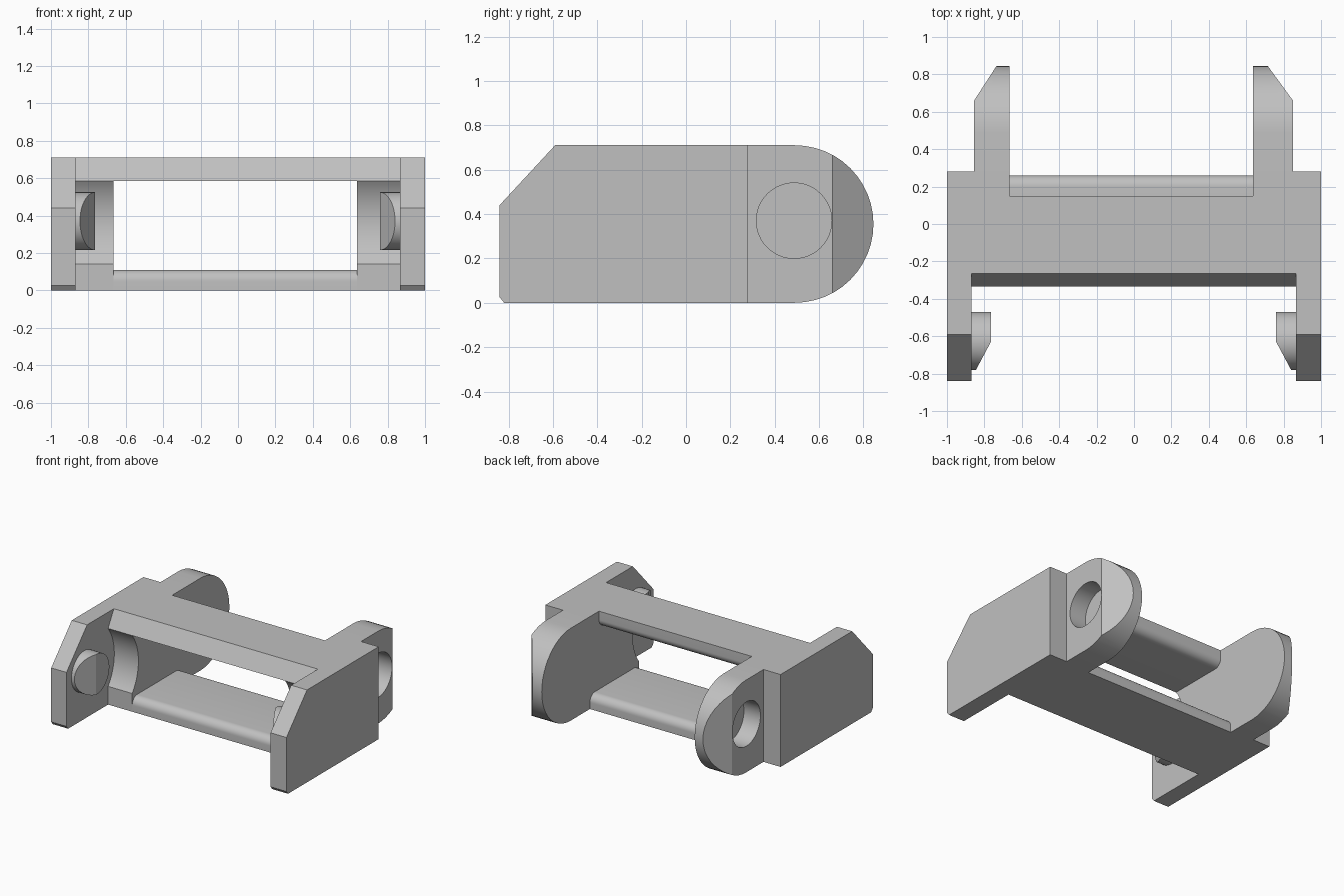
import bpy, bmesh
from math import cos, sin, radians
from mathutils import Vector

cube = bpy.data.objects.get("Cube")
if cube:
    bpy.data.objects.remove(cube)

grey = bpy.data.materials.new("light_grey")
grey.use_nodes = True
COLOUR = (0.53, 0.53, 0.53, 1)
grey.diffuse_color = COLOUR
grey.node_tree.nodes["Principled BSDF"].inputs["Base Color"].default_value = COLOUR

HEIGHT = 0.71
BACK = 0.28            # rear end of the side plates
FRONT = -0.335         # front face of the cross bars


def arc(y, z, r, start, end, steps=24):
    """Points of an arc in the y-z plane, angles in degrees."""
    angles = [radians(start + (end - start) * i / steps) for i in range(steps + 1)]
    return [(y + r * cos(a), z + r * sin(a)) for a in angles]


def prism(name, profile, x0, x1, cut=None):
    """Extrude a y-z profile along x; cut = (point, outward normal) trims it."""
    bm = bmesh.new()
    face = bm.faces.new([bm.verts.new((x0, y, z)) for y, z in profile])
    new = bmesh.ops.extrude_face_region(bm, geom=[face])["geom"]
    moved = [v for v in new if isinstance(v, bmesh.types.BMVert)]
    bmesh.ops.translate(bm, verts=moved, vec=(x1 - x0, 0, 0))
    if cut:
        geom = bm.verts[:] + bm.edges[:] + bm.faces[:]
        bmesh.ops.bisect_plane(bm, geom=geom, plane_co=cut[0], plane_no=cut[1],
                               clear_outer=True)
        rim = [e for e in bm.edges if e.is_boundary]
        bmesh.ops.holes_fill(bm, edges=rim, sides=0)
    bmesh.ops.recalc_face_normals(bm, faces=bm.faces[:])
    mesh = bpy.data.meshes.new(name)
    bm.to_mesh(mesh)
    bm.free()
    mesh.materials.append(grey)
    obj = bpy.data.objects.new(name, mesh)
    bpy.context.collection.objects.link(obj)
    return obj


def drill(obj, cutter):
    """Subtract the cutter, keep the result and delete the cutter."""
    mod = obj.modifiers.new("hole", 'BOOLEAN')
    mod.operation, mod.solver, mod.object = 'DIFFERENCE', 'EXACT', cutter
    graph = bpy.context.evaluated_depsgraph_get()
    mesh = bpy.data.meshes.new_from_object(obj.evaluated_get(graph))
    obj.modifiers.clear()
    obj.data = mesh
    bpy.data.objects.remove(cutter)


# Side profiles
plate = [(-0.84, 0.025), (-0.82, 0), (BACK, 0), (BACK, HEIGHT),
         (-0.59, HEIGHT), (-0.84, 0.44)]
core = ([(FRONT, 0), (BACK, 0), (BACK, HEIGHT), (-0.265, HEIGHT)]
        + arc(-0.625, 0.3625, 0.3655, 37.5, -37.5))
tongue = [(BACK, 0)] + arc(0.49, 0.355, 0.355, -90, 90) + [(BACK, HEIGHT)]
pin = arc(-0.625, 0.37, 0.155, 0, 352.5, 47)
hole = arc(0.487, 0.37, 0.17, 0, 352.5, 47)

# Both sides: sign, lug inner x, lug outer x, plate inner x, lug tip x
for label, s, inner, outer, wall, tip in (("left", 1, 0.635, 0.85, 0.865, 0.715),
                                          ("right", -1, 0.665, 0.855, 0.87, 0.735)):
    prism(label + "_side_plate", plate, s * wall, s)
    prism(label + "_inner_block", core, s * inner, s * wall)

    # Rounded rear lug with slanted outer tip and a blind pin socket
    slant = Vector((s * 0.185, outer - tip, 0)).normalized()
    lug = prism(label + "_rear_lug", tongue, s * inner, s * outer,
                ((s * outer, 0.66, 0), slant))
    drill(lug, prism("socket_cutter", hole, s * (outer - 0.14), s * (outer + 0.1)))

    # Front pin with a sloped lead-in
    slope = Vector((-s * 0.15, -0.08, 0)).normalized()
    prism(label + "_pin", pin, s * wall, s * (wall - 0.105),
          ((s * (wall - 0.105), -0.63, 0), slope))

# Cross bars between the blocks
top = ([(-0.265, HEIGHT), (FRONT, 0.585)]
       + arc(0.09, 0.645, 0.06, -90, 0, 10) + [(0.15, HEIGHT)])
bottom = ([(FRONT, 0)] + arc(FRONT + 0.06, 0.05, 0.06, 180, 90, 10)
          + arc(0.2, 0.05, 0.06, 90, 0, 10) + [(0.26, 0)])
prism("top_bar", top, -0.665, 0.635)
prism("bottom_bar", bottom, -0.665, 0.635)

# Smooth the round faces, keep the edges sharp
bpy.ops.object.select_all(action='DESELECT')
for obj in bpy.context.collection.objects:
    if obj.type == 'MESH' and grey.name in obj.data.materials:
        obj.select_set(True)
        bpy.context.view_layer.objects.active = obj
bpy.ops.object.shade_smooth_by_angle(angle=radians(20))
